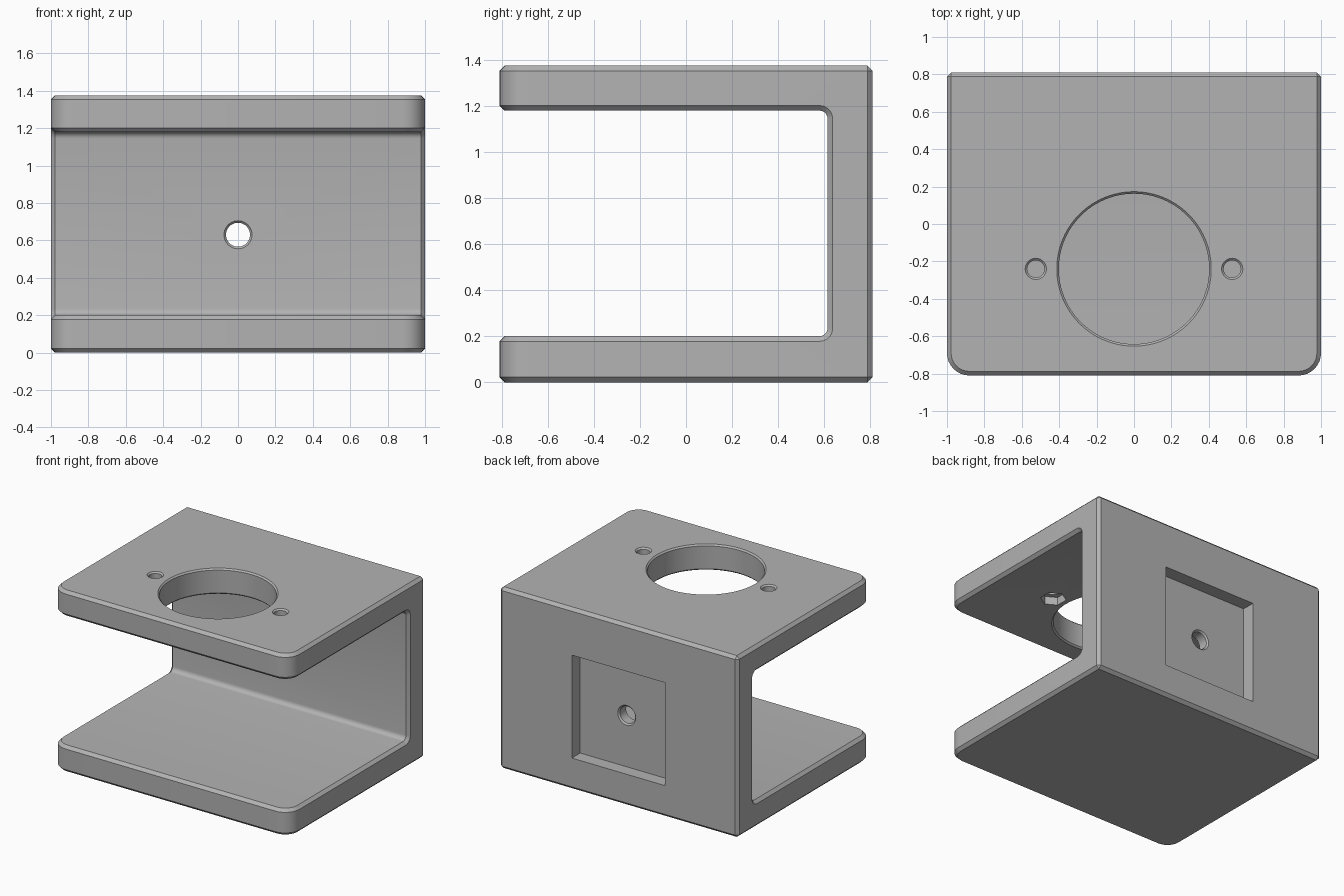
import bpy, bmesh
from math import pi, cos, sin, radians
from mathutils import Matrix, Vector

if "Cube" in bpy.data.objects:
    bpy.data.objects.remove(bpy.data.objects["Cube"], do_unlink=True)

# Overall sizes
HALF_X, HALF_Y, TOP = 1.0, 0.81, 1.375
FLOOR, CEILING, WALL = 0.2, 1.18, 0.615
CHAMFER, CORNER, FILLET = 0.022, 0.12, 0.035
HOLE_Y, HOLE_Z = -0.24, 0.63

grey = bpy.data.materials.new("plain grey")
grey.use_nodes = True
colour = (0.45, 0.45, 0.45, 1)
grey.diffuse_color = colour
grey.node_tree.nodes["Principled BSDF"].inputs["Base Color"].default_value = colour


def make_object(name, bm):
    bmesh.ops.recalc_face_normals(bm, faces=bm.faces[:])
    mesh = bpy.data.meshes.new(name)
    bm.to_mesh(mesh)
    bm.free()
    mesh.materials.append(grey)
    obj = bpy.data.objects.new(name, mesh)
    bpy.context.collection.objects.link(obj)
    return obj


def round_edges(bm, test, size, segments):
    edges = [e for e in bm.edges if test(e)]
    bmesh.ops.bevel(bm, geom=edges, offset=size, segments=segments,
                    profile=0.5, affect='EDGES')


def turned_cutter(name, rings, matrix, sides=64, phase=0.0):
    """Closed turned solid from (radius, height) rings along local z."""
    bm = bmesh.new()
    loops = []
    for r, h in rings:
        angles = [phase + 2 * pi * i / sides for i in range(sides)]
        loops.append([bm.verts.new(matrix @ Vector((r * cos(a), r * sin(a), h)))
                      for a in angles])
    for low, high in zip(loops, loops[1:]):
        for i in range(sides):
            j = (i + 1) % sides
            bm.faces.new((low[i], low[j], high[j], high[i]))
    bm.faces.new(loops[0])
    bm.faces.new(loops[-1])
    return make_object(name, bm)


def hole_rings(radius, low, high, c=0.011):
    """Through hole with a small chamfer at both mouths."""
    return [(radius + 2 * c, low - c), (radius, low + c),
            (radius, high - c), (radius + 2 * c, high + c)]


# Bracket body: C profile extruded sideways
profile = [(-HALF_Y, 0), (HALF_Y, 0), (HALF_Y, TOP), (-HALF_Y, TOP),
           (-HALF_Y, CEILING), (WALL, CEILING), (WALL, FLOOR), (-HALF_Y, FLOOR)]
bm = bmesh.new()
face = bm.faces.new([bm.verts.new((-HALF_X, y, z)) for y, z in profile])
extruded = bmesh.ops.extrude_face_region(bm, geom=[face])["geom"]
bmesh.ops.translate(bm, vec=(2 * HALF_X, 0, 0),
                    verts=[v for v in extruded if isinstance(v, bmesh.types.BMVert)])
bmesh.ops.recalc_face_normals(bm, faces=bm.faces[:])


def is_inner_corner(e):
    a, b = (v.co for v in e.verts)
    return abs(a.x - b.x) > 1 and abs(a.y - WALL) < 0.001


def is_front_corner(e):
    a, b = (v.co for v in e.verts)
    return abs(a.z - b.z) > 0.1 and max(a.y, b.y) < -HALF_Y + 0.001


round_edges(bm, is_inner_corner, FILLET, 5)
round_edges(bm, is_front_corner, CORNER, 8)
round_edges(bm, lambda e: e.calc_face_angle(0) > 0.6, CHAMFER, 1)
body = make_object("bracket_body", bm)

# Square recess in the back wall
bm = bmesh.new()
bmesh.ops.create_cube(bm, size=1, matrix=Matrix.Translation((0, HALF_Y, HOLE_Z))
                      @ Matrix.Diagonal((0.78, 0.2, 0.78, 1)))
cutters = [make_object("back_recess_cutter", bm)]

# Hole through the back wall
wall_axis = Matrix.Translation((0, 0, HOLE_Z)) @ Matrix.Rotation(-pi / 2, 4, 'X')
cutters.append(turned_cutter("wall_hole_cutter",
                             hole_rings(0.064, WALL, HALF_Y - 0.1), wall_axis, 48))

# Large round opening in the top plate
cutters.append(turned_cutter("large_opening_cutter", hole_rings(0.402, CEILING, TOP),
                             Matrix.Translation((0, HOLE_Y, 0)), 96))

# Screw holes with hexagonal nut pockets underneath
for side, label in ((1, "left"), (-1, "right")):
    place = Matrix.Translation((side * 0.525, HOLE_Y, 0))
    cutters.append(turned_cutter(label + "_nut_pocket_cutter",
                                 [(0.09, CEILING - 0.05), (0.09, CEILING + 0.06)],
                                 place, 6, radians(30)))
    cutters.append(turned_cutter(label + "_screw_hole_cutter",
                                 [(0.046, CEILING - 0.05)] + hole_rings(0.046, 0, TOP)[2:],
                                 place, 32))

# Cut everything out of the body
bpy.context.view_layer.objects.active = body
body.select_set(True)
for cutter in cutters:
    cut = body.modifiers.new(cutter.name, 'BOOLEAN')
    cut.operation = 'DIFFERENCE'
    cut.solver = 'EXACT'
    cut.object = cutter
    bpy.ops.object.modifier_apply(modifier=cut.name)
    bpy.data.objects.remove(cutter, do_unlink=True)

bpy.ops.object.shade_smooth_by_angle(angle=radians(30))
